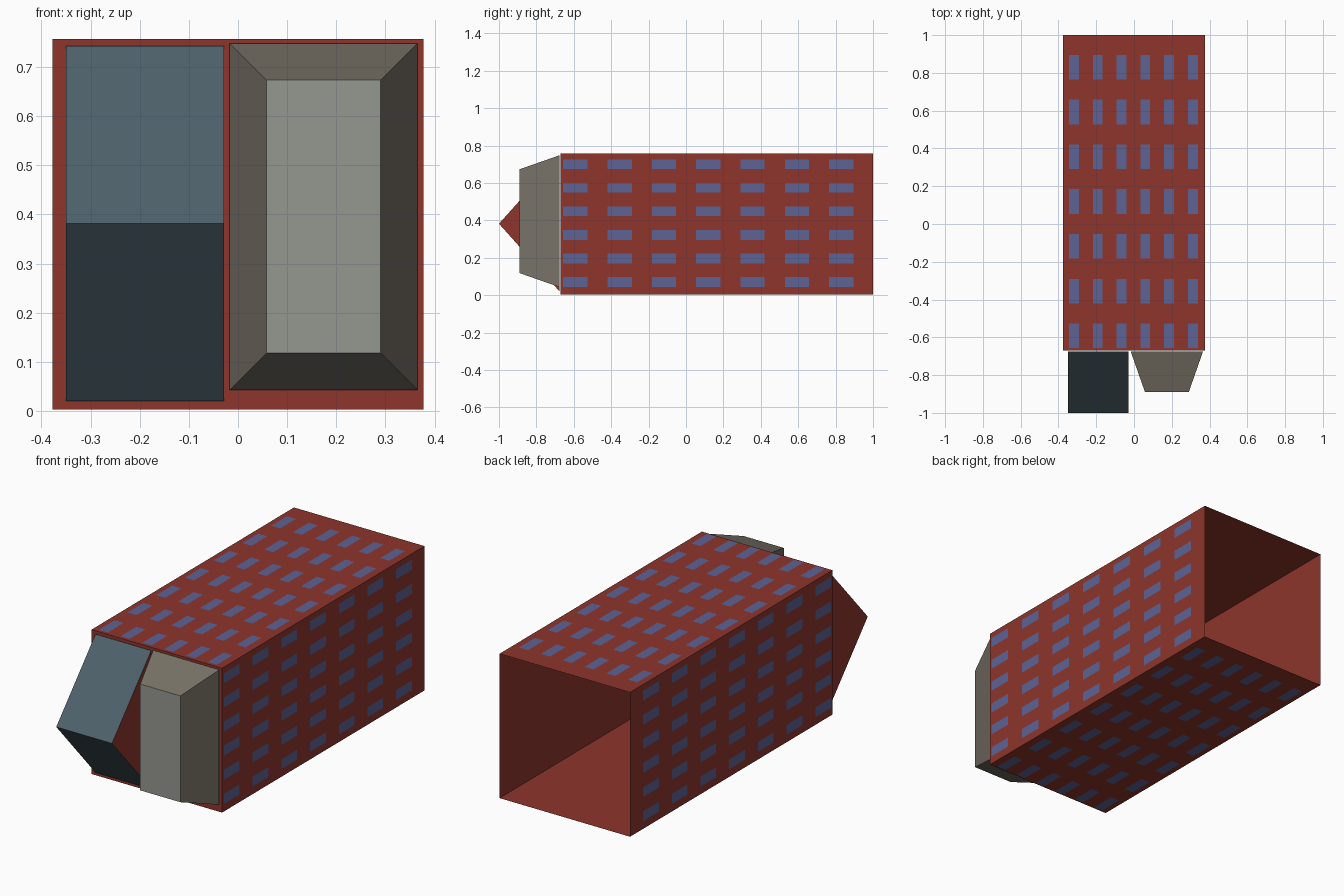
import bpy

if "Cube" in bpy.data.objects:
    bpy.data.objects.remove(bpy.data.objects["Cube"])

def mat(name, r, g, b):
    m = bpy.data.materials.new(name)
    m.diffuse_color = (r, g, b, 1)
    m.use_nodes = True
    m.node_tree.nodes["Principled BSDF"].inputs["Base Color"].default_value = m.diffuse_color
    return m

BRICK = mat("brick", 0.27, 0.036, 0.025)
GLASS = mat("glass", 0.11, 0.125, 0.30)
SLATE = mat("slate", 0.075, 0.12, 0.145)
STONE = mat("stone", 0.19, 0.17, 0.138)
PALE = mat("pale_stone", 0.30, 0.31, 0.28)

def build(name, verts, faces, mats, ids=None):
    me = bpy.data.meshes.new(name)
    me.from_pydata(verts, [], faces)
    for m in mats:
        me.materials.append(m)
    if ids:
        me.polygons.foreach_set("material_index", ids)
    ob = bpy.data.objects.new(name, me)
    bpy.context.collection.objects.link(ob)
    return ob

def rect(x0, x1, z0, z1, y):
    return [(x0, y, z0), (x1, y, z0), (x1, y, z1), (x0, y, z1)]

FRONT = (0, 1, 2, 3)
BACK = (7, 6, 5, 4)
SIDES = [(i, i + 4, (i + 1) % 4 + 4, (i + 1) % 4) for i in range(4)]

# Building shell, open at the back
X, Z0, Z1, Y0 = 0.377, 0.003, 0.757, -0.67
build("building_shell", rect(-X, X, Z0, Z1, Y0) + rect(-X, X, Z0, Z1, 1.0),
      [FRONT] + SIDES, [BRICK])

# Window panes: 6 x 7 flat rectangles just off each of the four long walls
GAP = 0.003
W, L = 0.026, 0.065
rows_y = [-0.592 + 0.237 * j for j in range(7)]
cols = [-0.315 + 0.126 * i for i in range(6)]

def windows(name, place, flip):
    verts, faces = [], []
    for u in cols:
        for y in rows_y:
            n = len(verts)
            for du, dy in ((-W, -L), (W, -L), (W, L), (-W, L)):
                verts.append(place(u + du, y + dy))
            f = (n, n + 1, n + 2, n + 3)
            faces.append(f[::-1] if flip else f)
    build(name, verts, faces, [GLASS])

windows("top_windows", lambda u, y: (u - 0.003, y, Z1 + GAP), False)
windows("bottom_windows", lambda u, y: (u - 0.003, y, Z0 - GAP), True)
windows("right_windows", lambda u, y: (X + GAP * 0.5, y, u + 0.385), True)
windows("left_windows", lambda u, y: (-X - GAP * 0.5, y, u + 0.385), False)

# Tapered stone block on the front
build("tapered_block",
      rect(0.058, 0.29, 0.118, 0.673, -0.89) + rect(-0.017, 0.365, 0.043, 0.748, -0.676),
      [FRONT, BACK] + SIDES, [STONE, PALE], [1, 0, 0, 0, 0, 0])

# Gabled wedge: slate slopes with brick ends
profile = [(-0.676, 0.02), (-1.0, 0.382), (-0.676, 0.743)]
verts = [(x, y, z) for x in (-0.35, -0.028) for y, z in profile]
build("gabled_wedge", verts,
      [(0, 3, 4, 1), (1, 4, 5, 2), (2, 5, 3, 0), (0, 1, 2), (5, 4, 3)],
      [SLATE, BRICK], [0, 0, 1, 1, 1])
